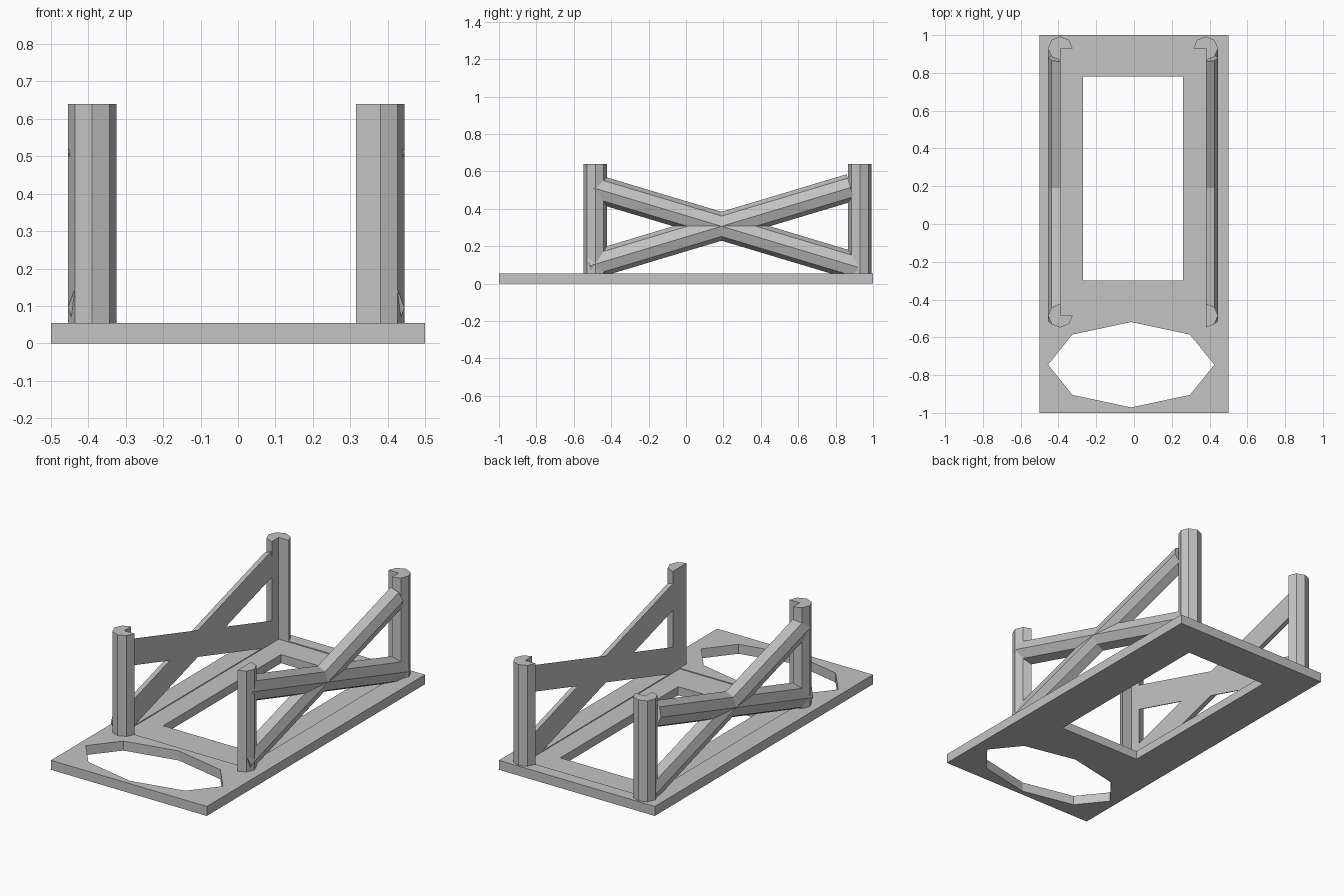
import bpy, math
from mathutils import Matrix, Vector

cube = bpy.data.objects.get("Cube")
if cube:
    bpy.data.objects.remove(cube, do_unlink=True)

grey = bpy.data.materials.new("plain grey")
grey.use_nodes = True
colour = (0.55, 0.55, 0.55, 1)
grey.diffuse_color = colour
grey.node_tree.nodes["Principled BSDF"].inputs["Base Color"].default_value = colour

PLATE_TOP = 0.055
POST_TOP = 0.64
LEFT, RIGHT = 0.38, -0.39       # inner side planes
FRONT, BACK = -0.485, 0.93      # post rows


def arc(start, steps, rx, ry, cx=0, cy=0):
    """Points of an octagon, from start (in eighths of a turn)."""
    angles = [(start + i) * math.pi / 4 for i in range(steps)]
    return [(cx + rx * math.cos(a), cy + ry * math.sin(a)) for a in angles]


def box(x0, x1, y0, y1):
    return [(x0, y0), (x1, y0), (x1, y1), (x0, y1)]


def prism(name, profile, z0, z1, matrix=Matrix()):
    """Extrude a counter-clockwise profile along local z."""
    n = len(profile)
    verts = [matrix @ Vector((x, y, z)) for z in (z0, z1) for x, y in profile]
    faces = [tuple(reversed(range(n))), tuple(range(n, 2 * n))]
    faces += [(i, (i + 1) % n, n + (i + 1) % n, n + i) for i in range(n)]
    mesh = bpy.data.meshes.new(name)
    mesh.from_pydata(verts, [], faces)
    mesh.materials.append(grey)
    obj = bpy.data.objects.new(name, mesh)
    bpy.context.collection.objects.link(obj)
    return obj


def cut(obj, cutter):
    cutter.hide_render = True
    mod = obj.modifiers.new("cut", "BOOLEAN")
    mod.operation = "DIFFERENCE"
    mod.solver = "EXACT"
    mod.object = cutter
    bpy.context.view_layer.objects.active = obj
    bpy.ops.object.modifier_apply(modifier=mod.name)
    bpy.data.objects.remove(cutter, do_unlink=True)


# Base plate with a window, an octagonal opening and a shallow recess
plate = prism("base_plate", box(-0.5, 0.5, -1, 1), 0, PLATE_TOP)
cut(plate, prism("window_cutter", box(-0.27, 0.26, -0.3, 0.78), -1, 1))
cut(plate, prism("opening_cutter", arc(0, 8, 0.44, 0.226, -0.015, -0.745), -1, 1))
cut(plate, prism("recess_cutter", box(RIGHT, LEFT, FRONT, BACK), PLATE_TOP - 0.005, 1))


# Corner posts, notched on the inside; the front left one is halved
def post(name, x, y, start, steps):
    profile = arc(start, steps, 0.065, 0.063)
    if steps > 5:
        profile.append((0, 0))
    prism(name, profile, 0.04, POST_TOP, Matrix.Translation((x, y, 0)))


post("front_right_post", RIGHT, FRONT, 2, 7)
post("back_right_post", RIGHT, BACK, 0, 7)
post("back_left_post", LEFT, BACK, -2, 7)
post("front_left_post", LEFT, FRONT, -2, 5)


# Crossed half-octagon braces, flat on the inside
def brace(name, x, start, slope, y0, y1):
    along = Vector((0, 1, slope)).normalized()
    across = Vector((1, 0, 0))
    up = along.cross(across)
    m = Matrix((across, up, along)).transposed().to_4x4()
    m.translation = (x, 0.19, 0.307)
    stretch = math.sqrt(1 + slope * slope)
    prism(name, arc(start, 5, 0.065, 0.074),
          (y0 - 0.19) * stretch, (y1 - 0.19) * stretch, m)


for side, x, start in (("left", LEFT, -2), ("right", RIGHT, 2)):
    brace(side + "_falling_brace", x, start, -0.3, -0.495, 0.92)
    brace(side + "_rising_brace", x, start, 0.3, -0.515, 0.88)
